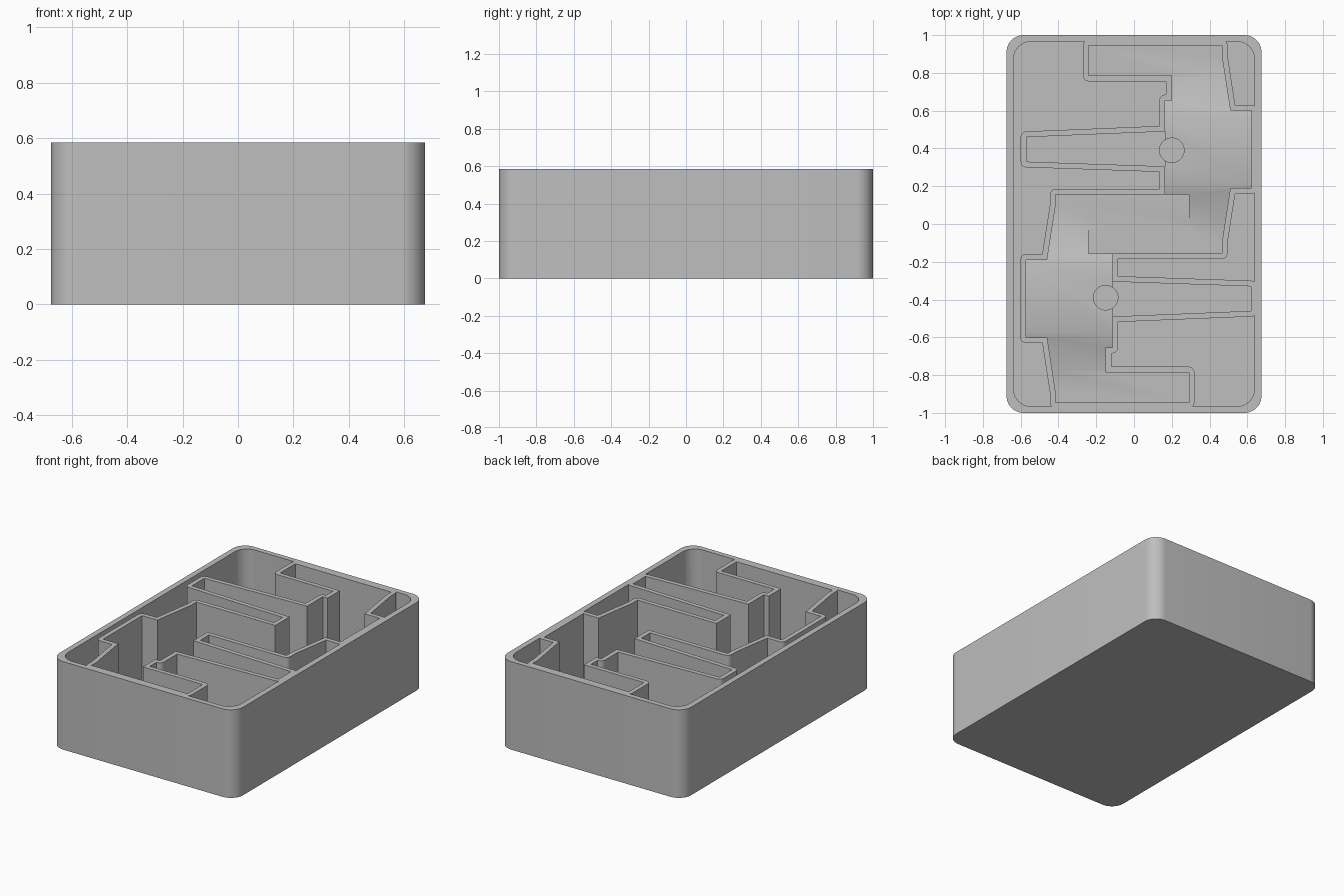
import bpy, bmesh, math
from mathutils import Matrix, Vector

HEIGHT, FLOOR, WALL = 0.585, 0.05, 0.03

if "Cube" in bpy.data.objects:
    bpy.data.objects.remove(bpy.data.objects["Cube"], do_unlink=True)

grey = bpy.data.materials.new("light_grey_plastic")
grey.use_nodes = True
grey.diffuse_color = (0.52, 0.52, 0.52, 1)
grey.node_tree.nodes["Principled BSDF"].inputs["Base Color"].default_value = grey.diffuse_color


def prism(name, points, low, high, along_x=False):
    """Extrude a closed outline along z, or a (y, z) outline along x."""
    bm = bmesh.new()
    verts = [bm.verts.new((a, b, low)) for a, b in points]
    face = bm.faces.new(verts)
    top = bmesh.ops.extrude_face_region(bm, geom=[face])["geom"]
    moved = [v for v in top if isinstance(v, bmesh.types.BMVert)]
    bmesh.ops.translate(bm, verts=moved, vec=(0, 0, high - low))
    if along_x:
        for v in bm.verts:
            v.co = (v.co.z, v.co.x, v.co.y)
    bmesh.ops.recalc_face_normals(bm, faces=bm.faces)
    mesh = bpy.data.meshes.new(name)
    bm.to_mesh(mesh)
    bm.free()
    mesh.materials.append(grey)
    obj = bpy.data.objects.new(name, mesh)
    bpy.context.collection.objects.link(obj)
    return obj


def arc(cx, cy, radius, start, end, steps):
    angles = [start + (end - start) * i / steps for i in range(steps + 1)]
    return [(cx + radius * math.cos(a), cy + radius * math.sin(a)) for a in angles]


def rounded_rect(hx, hy, radius):
    points = []
    for i, (sx, sy) in enumerate([(1, 1), (-1, 1), (-1, -1), (1, -1)]):
        start = i * math.pi / 2
        points += arc(sx * (hx - radius), sy * (hy - radius), radius,
                      start, start + math.pi / 2, 10)
    return points


def offset(points, distance):
    """Grow a counter-clockwise outline, rounding its outward corners."""
    result = []
    for i, point in enumerate(points):
        p, before, after = (Vector(q) for q in (point, points[i - 1], points[(i + 1) % len(points)]))
        d1, d2 = (p - before).normalized(), (after - p).normalized()
        n1, n2 = Vector((d1.y, -d1.x)), Vector((d2.y, -d2.x))
        turn = math.atan2(d1.x * d2.y - d1.y * d2.x, d1.dot(d2))
        if turn > 0.5:
            start = math.atan2(n1.y, n1.x)
            result += arc(p.x, p.y, distance, start, start + turn, 5)
        else:
            result.append(tuple(p + (n1 + n2) * distance / (1 + n1.dot(n2))))
    return result


def boolean(target, tool, operation="DIFFERENCE"):
    mod = target.modifiers.new("cut", "BOOLEAN")
    mod.object, mod.operation, mod.solver = tool, operation, "EXACT"
    bpy.context.view_layer.objects.active = target
    bpy.ops.object.modifier_apply(modifier=mod.name)
    bpy.data.objects.remove(tool, do_unlink=True)


def turned_copy(obj):
    """The second compartment is the first one turned half round."""
    copy = obj.copy()
    copy.data = obj.data.copy()
    copy.data.transform(Matrix.Translation((0.05, 0, 0)) @ Matrix.Rotation(math.pi, 4, "Z"))
    bpy.context.collection.objects.link(copy)
    return copy


# Outline of one shaped compartment: head, two bars and a tapered arm
outline = [
    (-0.24, 0.945), (-0.24, 0.785), (0.20, 0.785), (0.20, 0.655),
    (0.165, 0.655), (0.165, 0.49), (-0.57, 0.46), (-0.57, 0.33),
    (0.165, 0.305), (0.165, 0.125), (0.20, 0.125), (0.20, 0.02),
    (-0.24, 0.02), (-0.24, -0.155), (0.465, -0.155), (0.465, -0.10),
    (0.51, 0.19), (0.622, 0.19), (0.622, 0.60), (0.51, 0.60),
    (0.465, 0.89), (0.465, 0.945),
]

# Outer block with rounded corners
tray = prism("divided_tray", rounded_rect(0.675, 1.0, 0.09), 0, HEIGHT)

# Side pockets: the space inside the rim, less the walled compartments
pockets = prism("side_pocket_cutter", rounded_rect(0.637, 0.965, 0.09), FLOOR, 0.7)
walls = prism("wall_block", offset(outline, WALL), -0.1, 0.8)
for block in (turned_copy(walls), walls):
    boolean(pockets, block)
boolean(tray, pockets)

# Compartments, each leaving a raised platform with a ramp at both ends
cavity = prism("compartment_cutter", outline, FLOOR, 0.7)
platform = prism("platform_block",
                 [(-0.03, 0.0), (-0.03, 0.04), (0.21, 0.11), (0.57, 0.11), (0.81, 0.04), (0.81, 0.0)],
                 0.165, 0.8, along_x=True)
boolean(cavity, platform)
for cutter in (turned_copy(cavity), cavity):
    boolean(tray, cutter)

# Round pivot recess in each platform
pivot = prism("pivot_cutter", arc(0.20, 0.39, 0.065, 0, math.tau * 31 / 32, 31), 0.03, 0.3)
for cutter in (turned_copy(pivot), pivot):
    boolean(tray, cutter)

# Smooth the rounded corners, keep the other edges sharp
bpy.ops.object.select_all(action="DESELECT")
tray.select_set(True)
bpy.context.view_layer.objects.active = tray
bpy.ops.object.shade_smooth_by_angle(angle=math.radians(30))
